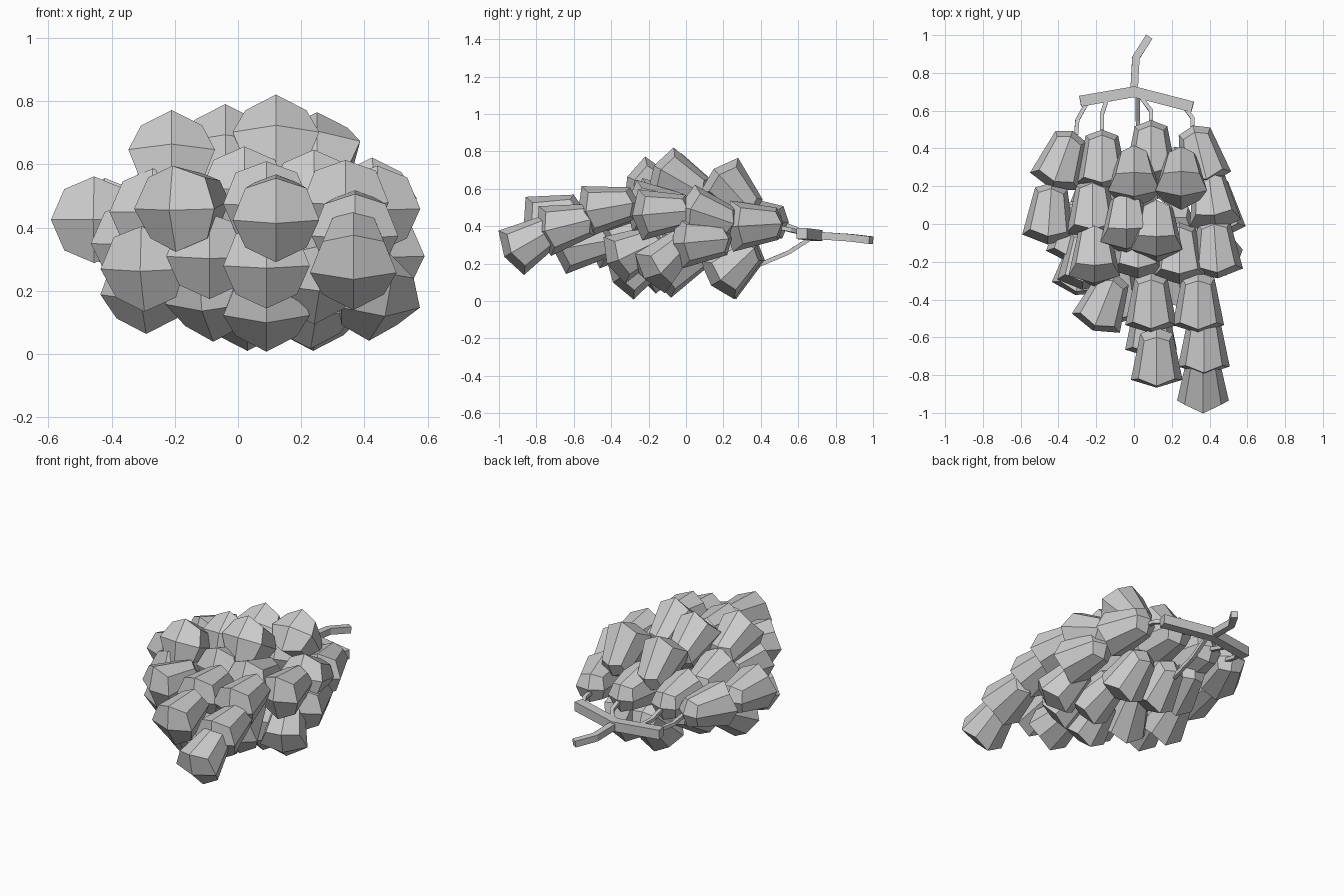
import bpy, bmesh
from math import sin, cos, pi, radians
from mathutils import Vector, Euler


def grape_mesh():
    # tapered eight-sided berry: wide end at origin, narrow end along +y
    bm = bmesh.new()

    def ring(r, rd, y, shift):
        return [bm.verts.new(((rd if i % 2 else r) * cos(i * pi / 4), y + (shift if i % 2 else 0),
                              (rd if i % 2 else r) * sin(i * pi / 4))) for i in range(8)]
    wide = ring(0.137, 0.137, -0.005, 0.03)
    slim = ring(0.086, 0.094, 0.248, -0.025)
    front = bm.verts.new((0, -0.048, 0))
    tip = bm.verts.new((0, 0.28, 0))
    for i in range(8):
        j = (i + 1) % 8
        bm.faces.new((wide[i], wide[j], slim[j], slim[i]))
    for i in range(0, 8, 2):
        k = (i + 2) % 8
        bm.faces.new((front, wide[k], wide[i + 1], wide[i]))
        bm.faces.new((tip, slim[i], slim[i + 1], slim[k]))
    bmesh.ops.recalc_face_normals(bm, faces=bm.faces)
    me = bpy.data.meshes.new("grape")
    bm.to_mesh(me)
    bm.free()
    return me


# each grape: x, y, z of wide end, upward pitch, sideways turn (degrees)
upper = [
    (0.00, 0.18, 0.64, 45, 0), (0.25, 0.18, 0.67, 48, 0),
    (-0.04, -0.09, 0.67, 30, 0), (0.12, -0.13, 0.70, 30, 0),
    (-0.21, -0.27, 0.645, 24, 0), (-0.22, -0.04, 0.48, 8, 0),
    (0.02, -0.24, 0.52, 5, 0), (0.24, -0.27, 0.51, 5, 0),
    (-0.17, 0.22, 0.43, 2, 0), (0.09, 0.27, 0.43, 2, 0),
]
middle = [
    (-0.42, 0.23, 0.42, 0, -20), (0.38, 0.25, 0.40, -3, 14),
    (-0.455, -0.06, 0.425, 0, -4), (-0.20, -0.52, 0.46, -6, -22),
    (0.12, -0.82, 0.425, -14, 0), (0.37, -0.75, 0.375, -14, 0),
    (0.365, -0.93, 0.26, -30, 0), (0.09, -0.53, 0.475, -8, 0),
    (0.34, -0.53, 0.48, -10, 0), (0.44, -0.24, 0.46, -5, 4),
    (0.455, -0.03, 0.31, -5, 10), (0.43, 0.01, 0.49, 18, 8),
    (-0.27, -0.30, 0.45, 0, -5),
]
lower = [
    (0.09, -0.66, 0.28, -10, 0), (-0.30, -0.33, 0.27, -10, -12),
    (-0.09, -0.48, 0.31, -10, 0), (-0.30, -0.12, 0.19, -25, -10),
    (-0.33, -0.16, 0.35, -5, -10), (0.09, -0.35, 0.125, -33, 0),
    (0.45, -0.19, 0.15, -40, 25), (0.25, -0.38, 0.22, -25, 10),
    (-0.10, -0.22, 0.16, -30, -20), (0.24, -0.14, 0.14, -28, 10),
    (0.03, 0.18, 0.115, -42, 0), (-0.20, 0.10, 0.26, -20, -10),
    (0.25, 0.17, 0.115, -42, 8),
]
berry = grape_mesh()
for tier, rows in (("upper", upper), ("middle", middle), ("lower", lower)):
    for x, y, z, pitch, turn in rows:
        ob = bpy.data.objects.new(tier + "_grape", berry)
        ob.location = (x, y, z)
        ob.rotation_euler = Euler((radians(-pitch), 0, radians(turn)))
        # positive turn leans the narrow end toward the middle on the right side
        bpy.context.collection.objects.link(ob)


def twig(name, points, w):
    # square-section stick swept along a path
    bm = bmesh.new()
    pts = [Vector(p) for p in points]
    rings = []
    for i, p in enumerate(pts):
        d = (pts[min(i + 1, len(pts) - 1)] - pts[max(i - 1, 0)]).normalized()
        side = d.cross(Vector((0, 0, 1))).normalized()
        up = side.cross(d).normalized()
        rings.append([bm.verts.new(p + (a * side + b * up) * w / 2)
                      for a, b in ((-1, -1), (1, -1), (1, 1), (-1, 1))])
    for r, s in zip(rings, rings[1:]):
        for k in range(4):
            bm.faces.new((r[k], r[(k + 1) % 4], s[(k + 1) % 4], s[k]))
    bm.faces.new(rings[0])
    bm.faces.new(rings[-1])
    bmesh.ops.recalc_face_normals(bm, faces=bm.faces)
    me = bpy.data.meshes.new(name)
    bm.to_mesh(me)
    bm.free()
    bpy.context.collection.objects.link(bpy.data.objects.new(name, me))


# main stem and crossbar
twig("crossbar", [(-0.285, 0.65, 0.355), (0, 0.70, 0.35), (0.31, 0.62, 0.36)], 0.058)
twig("stem", [(0, 0.70, 0.35), (0.01, 0.88, 0.338), (0.08, 0.99, 0.325)], 0.04)

# thin twigs to the grapes
for path in (
    [(-0.25, 0.64, 0.36), (-0.30, 0.55, 0.38), (-0.31, 0.43, 0.41)],
    [(-0.14, 0.67, 0.36), (-0.17, 0.58, 0.38), (-0.17, 0.45, 0.42)],
    [(0.02, 0.69, 0.35), (0.02, 0.55, 0.26), (0.03, 0.36, 0.18)],
    [(0.03, 0.68, 0.36), (0.09, 0.60, 0.38), (0.09, 0.50, 0.42)],
    [(0.26, 0.63, 0.36), (0.31, 0.56, 0.38), (0.31, 0.46, 0.40)],
):
    twig("twig", path, 0.022)
